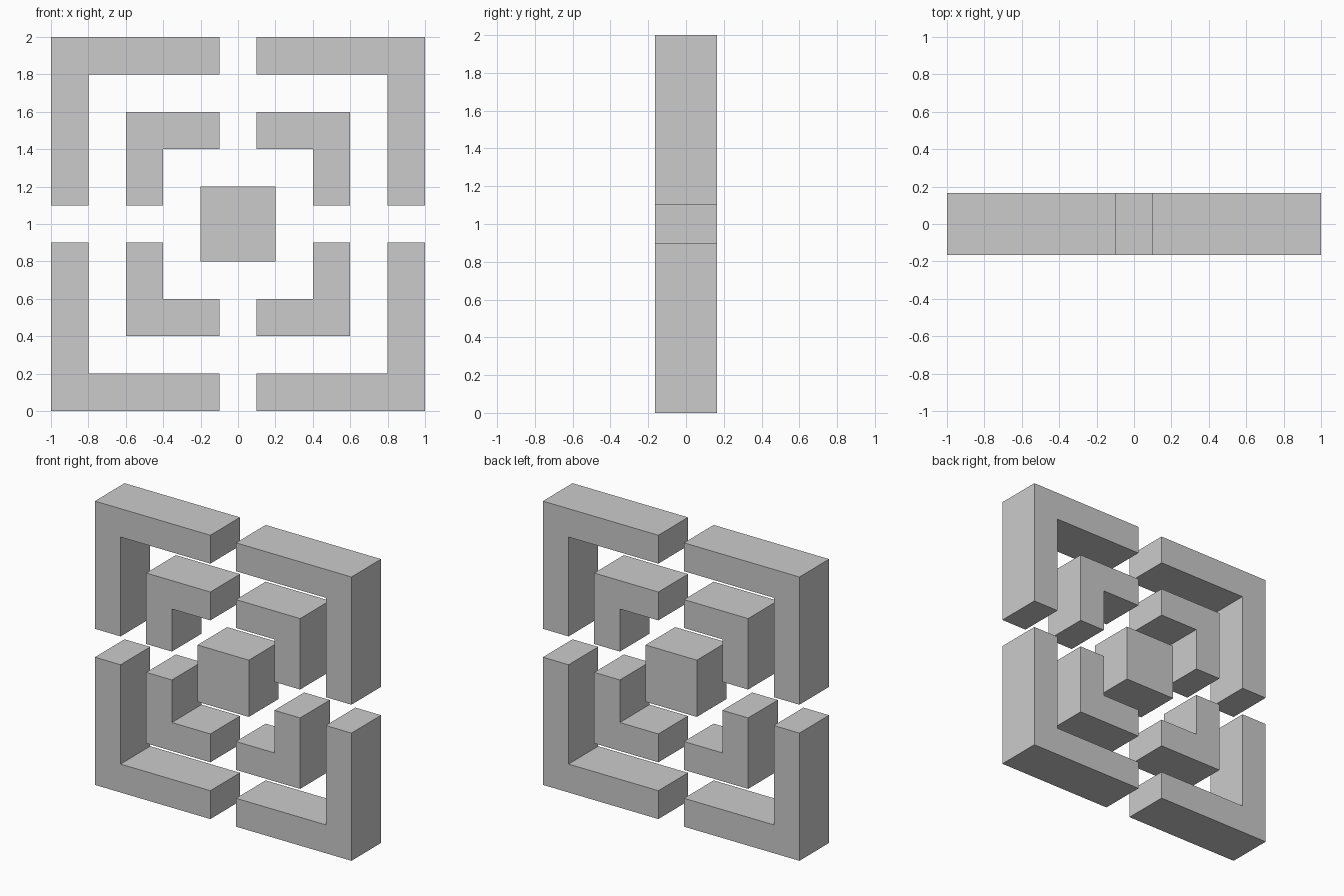
import bpy
import bmesh

if "Cube" in bpy.data.objects:
    bpy.data.objects.remove(bpy.data.objects["Cube"], do_unlink=True)

HALF_DEPTH = 0.165   # half thickness of every block
GAP = 0.1            # half width of the cross-shaped gap
BAR = 0.2            # width of the bracket bars
CENTRE = 1.0         # height of the centre

grey = bpy.data.materials.new("light grey")
grey.use_nodes = True
grey.diffuse_color = (0.6, 0.6, 0.6, 1)
grey.node_tree.nodes["Principled BSDF"].inputs["Base Color"].default_value = (0.6, 0.6, 0.6, 1)


def extrude_profile(name, outline):
    """Solid made from an x-z outline pushed through the depth."""
    mesh = bpy.data.meshes.new(name)
    bm = bmesh.new()
    face = bm.faces.new([bm.verts.new((x, -HALF_DEPTH, CENTRE + z)) for x, z in outline])
    result = bmesh.ops.extrude_face_region(bm, geom=[face])
    moved = [v for v in result["geom"] if isinstance(v, bmesh.types.BMVert)]
    bmesh.ops.translate(bm, verts=moved, vec=(0, 2 * HALF_DEPTH, 0))
    bmesh.ops.recalc_face_normals(bm, faces=bm.faces)
    bm.to_mesh(mesh)
    bm.free()
    mesh.materials.append(grey)
    obj = bpy.data.objects.new(name, mesh)
    bpy.context.collection.objects.link(obj)


# Two rings of four L-shaped corner brackets
for ring, size in (("outer", 1.0), ("inner", 0.6)):
    inside = size - BAR
    bracket = [(GAP, size), (size, size), (size, GAP),
               (inside, GAP), (inside, inside), (GAP, inside)]
    for side, sx in (("left", 1), ("right", -1)):
        for level, sz in (("upper", 1), ("lower", -1)):
            extrude_profile(f"{ring}_bracket_{level}_{side}",
                            [(sx * x, sz * z) for x, z in bracket])

# Central block
c = 0.2
extrude_profile("centre_block", [(-c, -c), (c, -c), (c, c), (-c, c)])
